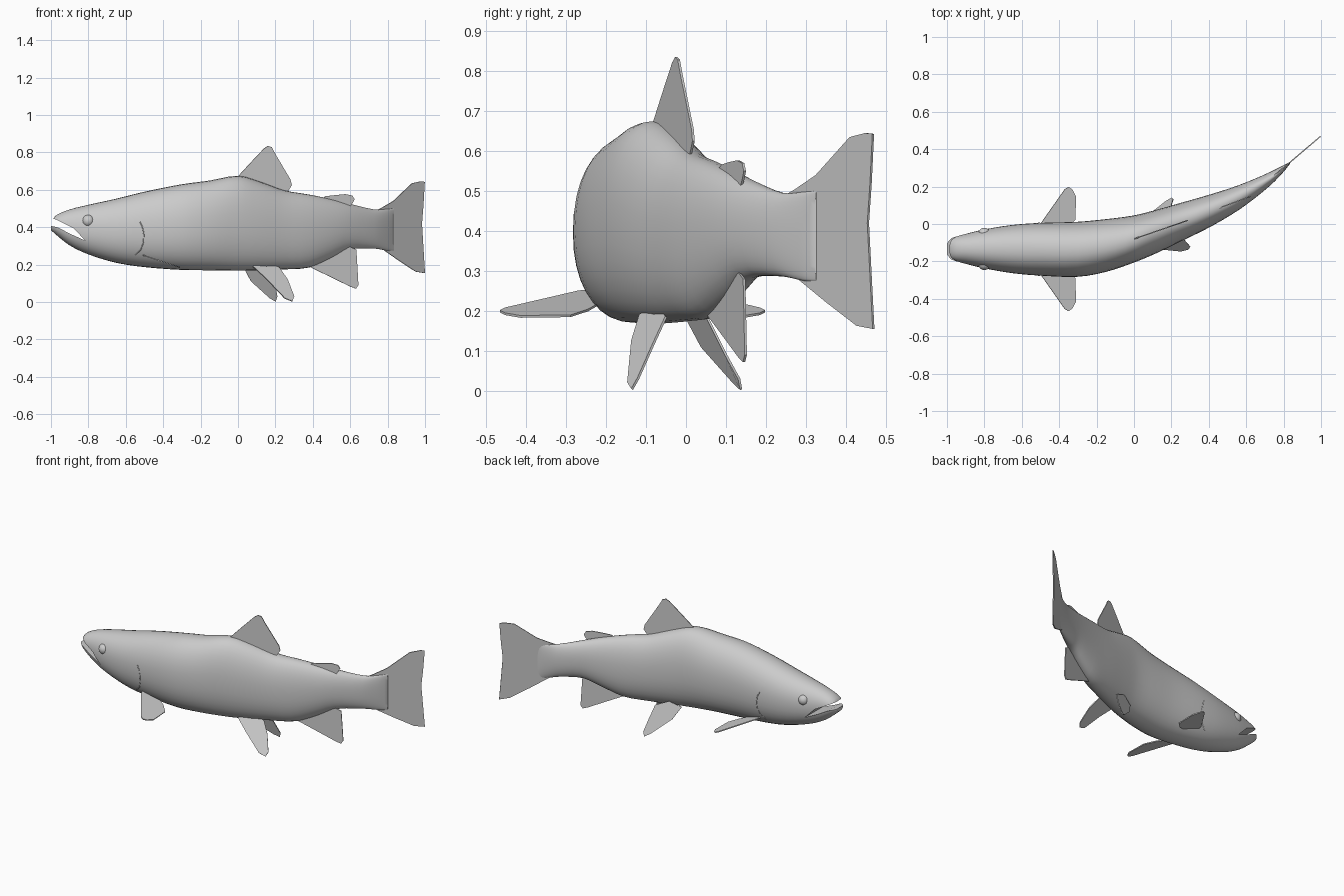
import bpy, bmesh, math

if "Cube" in bpy.data.objects:
    bpy.data.objects.remove(bpy.data.objects["Cube"])

# Body stations: x, spine y, half width, belly z, back z
ST = [
    (-1.0, -.133, .030, .385, .425), (-.975, -.133, .058, .362, .462),
    (-.9, -.133, .080, .303, .495), (-.8, -.133, .104, .255, .520),
    (-.65, -.134, .129, .210, .553), (-.5, -.135, .141, .187, .590),
    (-.3, -.135, .147, .172, .630), (-.15, -.115, .141, .170, .650),
    (0, -.080, .126, .168, .675), (.12, -.040, .116, .170, .643),
    (.25, .010, .103, .175, .597), (.38, .060, .090, .185, .575),
    (.5, .112, .075, .235, .550), (.6, .163, .060, .282, .525),
    (.73, .243, .036, .286, .495), (.8, .297, .018, .275, .498),
    (.835, .327, .004, .275, .500)]
N = 2.2  # superellipse fullness


def station(x):
    """Smoothly interpolated spine y, half width, belly and back at x."""
    i = max(j for j in range(len(ST) - 1) if ST[j][0] <= x or j == 0)
    a, b = ST[i], ST[i + 1]
    p, q = ST[max(i - 1, 0)], ST[min(i + 2, len(ST) - 1)]
    h = b[0] - a[0]
    t = min((x - a[0]) / h, 1)
    out = []
    for k in range(1, 5):
        m0 = (b[k] - p[k]) / (b[0] - p[0]) * h
        m1 = (q[k] - a[k]) / (q[0] - a[0]) * h
        out.append((2*t**3 - 3*t*t + 1) * a[k] + (t**3 - 2*t*t + t) * m0
                   + (3*t*t - 2*t**3) * b[k] + (t**3 - t*t) * m1)
    return out


def side_offset(x, z):
    _, hw, zb, zt = station(x)
    u = abs(z - (zb + zt) / 2) / ((zt - zb) / 2)
    return hw * max(1 - u**N, 0) ** (1 / N)


def make(name, verts, faces):
    me = bpy.data.meshes.new(name)
    me.from_pydata(verts, [], faces)
    bm = bmesh.new()
    bm.from_mesh(me)
    bmesh.ops.recalc_face_normals(bm, faces=bm.faces)
    bm.to_mesh(me)
    bm.free()
    ob = bpy.data.objects.new(name, me)
    bpy.context.collection.objects.link(ob)
    return ob


def finish(ob, angle=40):
    bpy.ops.object.select_all(action='DESELECT')
    ob.select_set(True)
    bpy.context.view_layer.objects.active = ob
    for m in list(ob.modifiers):
        bpy.ops.object.modifier_apply(modifier=m.name)
    bpy.ops.object.shade_smooth_by_angle(angle=math.radians(angle))


# Body: lofted rings along the curved spine
xs = []
for a, b in zip(ST, ST[1:]):
    xs += [a[0] + (b[0] - a[0]) * k / 3 for k in range(3)]
xs.append(ST[-1][0])
SEG = 36
verts, faces = [], []
for x in xs:
    y, hw, zb, zt = station(x)
    for s in range(SEG):
        t = 2 * math.pi * s / SEG
        c, d = math.cos(t), math.sin(t)
        verts.append((x, y + hw * math.copysign(abs(c) ** (2 / N), c),
                      (zb + zt) / 2 + (zt - zb) / 2 * math.copysign(abs(d) ** (2 / N), d)))
for r in range(len(xs) - 1):
    for s in range(SEG):
        n = (s + 1) % SEG
        faces.append((r*SEG + s, r*SEG + n, (r+1)*SEG + n, (r+1)*SEG + s))
faces += [tuple(range(SEG)), tuple(range((len(xs) - 1) * SEG, len(xs) * SEG))]
body = make("body", verts, faces)

# Open mouth: wedge cut between the jaws
wedge = [(-1.1, .485), (-.975, .442), (-.88, .395), (-.815, .328), (-.9, .366), (-.96, .398), (-1.1, .432)]
k = len(wedge)
cutter = make("mouth_cutter", [(x, y, z) for y in (-.4, .2) for x, z in wedge],
              [tuple(range(k)), tuple(range(k, 2 * k))]
              + [(i, (i + 1) % k, (i + 1) % k + k, i + k) for i in range(k)])
cutter.hide_render = True
cutter.hide_set(True)
cut = body.modifiers.new("mouth", 'BOOLEAN')
cut.operation, cut.solver, cut.object = 'DIFFERENCE', 'EXACT', cutter
finish(body)
bpy.data.objects.remove(cutter)


def fin(name, pts, thick=.006):
    ob = make(name, pts, [tuple(range(len(pts)))])
    m = ob.modifiers.new("thickness", 'SOLIDIFY')
    m.thickness, m.offset = thick, 0
    finish(ob)


def upright_fin(name, pts, y0, slope, thick=.006):
    fin(name, [(x, y0 + slope * (x - pts[0][0]), z) for x, z in pts], thick)


# Fins on the midline
upright_fin("dorsal_fin", [(0, .672), (.07, .748), (.14, .822), (.16, .835), (.18, .828), (.2, .79),
            (.28, .655), (.287, .625), (.275, .605), (.25, .57), (.02, .6)], -.08, .345)
upright_fin("adipose_fin", [(.44, .55), (.47, .566), (.52, .572), (.575, .577), (.61, .57), (.622, .55),
            (.612, .53), (.59, .5), (.46, .53)], .08, .37)
upright_fin("anal_fin", [(.38, .19), (.5, .132), (.6, .083), (.63, .072), (.643, .09), (.638, .18),
            (.632, .28), (.6, .295), (.5, .27), (.42, .23)], .055, .36)
upright_fin("tail_fin", [(.74, .49), (.77, .505), (.83, .54), (.93, .635), (.975, .645), (.997, .643),
            (.99, .52), (.982, .42), (.988, .32), (.998, .155), (.95, .163), (.86, .222), (.77, .285),
            (.74, .3)], .25, .85)

# Pelvic fins, skewed by the bend of the body
fin("pelvic_fin_near", [(.08, -.115, .19), (.15, -.135, .125), (.25, -.145, .02), (.29, -.135, .004),
    (.3, -.12, .03), (.265, -.08, .12), (.22, -.05, .185), (.13, -.07, .215)])
fin("pelvic_fin_far", [(.03, 0, .185), (.07, .04, .11), (.17, .12, .02), (.2, .138, .003),
    (.21, .133, .03), (.2, .1, .09), (.18, .055, .18), (.1, .03, .215)])

# Paired parts: pectoral fins, eyes and gill slits
for side, label in ((-1, "near"), (1, "far")):
    outline = [(-.52, .07), (-.5, .135), (-.37, .32), (-.35, .332), (-.33, .318), (-.31, .28),
               (-.315, .155), (-.36, .11), (-.45, .06)]
    fin("pectoral_fin_" + label,
        [(x, -.134 + side * d, .255 - .33 * (x + .52)) for x, d in outline])

    bpy.ops.mesh.primitive_uv_sphere_add(segments=24, ring_count=12, radius=.033,
                                         location=(-.8, -.133 + side * .08, .434))
    eye = bpy.context.object
    eye.name = "eye_" + label
    finish(eye)

    cu = bpy.data.curves.new("gill_slit_" + label, 'CURVE')
    cu.dimensions, cu.bevel_depth, cu.bevel_resolution = '3D', .003, 1
    sp = cu.splines.new('POLY')
    path = [(-.525, .43), (-.51, .4), (-.503, .36), (-.505, .32), (-.52, .28), (-.55, .25)]
    sp.points.add(len(path) - 1)
    for p, (x, z) in zip(sp.points, path):
        p.co = (x, station(x)[0] + side * (side_offset(x, z) - .001), z, 1)
    bpy.context.collection.objects.link(bpy.data.objects.new(cu.name, cu))
